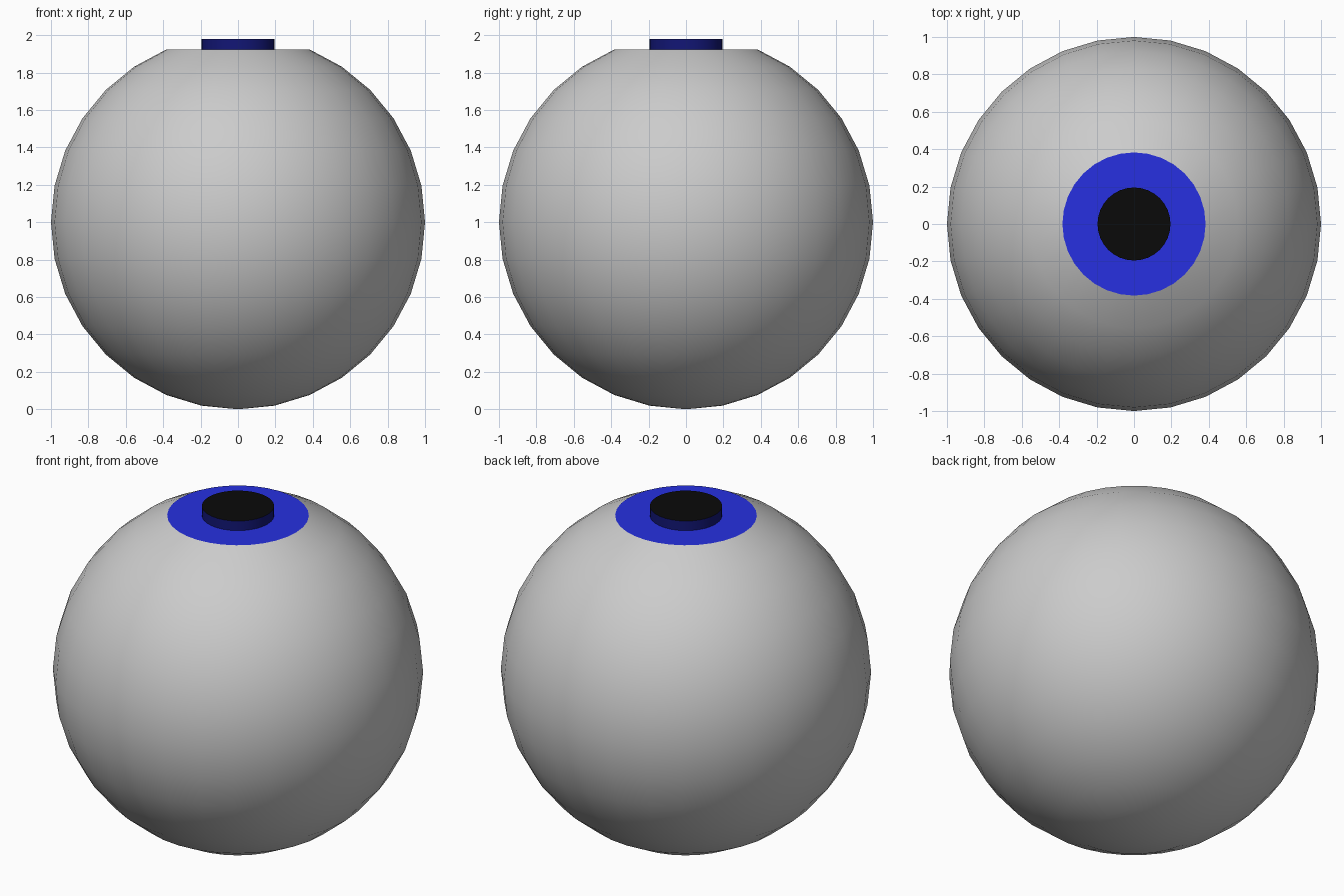
import bpy, bmesh, math

if "Cube" in bpy.data.objects:
    bpy.data.objects.remove(bpy.data.objects["Cube"])

SEG = 32
STEP = math.pi / 16
# ring positions on the unit ball, one and two rings below the pole
R1, Z1 = math.sin(STEP), 1 + math.cos(STEP)
R2, Z2 = math.sin(2 * STEP), 1 + math.cos(2 * STEP)


def material(name, color):
    mat = bpy.data.materials.new(name)
    mat.diffuse_color = color
    mat.use_nodes = True
    mat.node_tree.nodes["Principled BSDF"].inputs["Base Color"].default_value = mat.diffuse_color
    return mat


def finish(name, bm, mat=None, smooth=False):
    mesh = bpy.data.meshes.new(name)
    for f in bm.faces:
        f.smooth = smooth
    bm.to_mesh(mesh)
    bm.free()
    obj = bpy.data.objects.new(name, mesh)
    bpy.context.collection.objects.link(obj)
    if mat:
        mesh.materials.append(mat)
    return obj


def ring(bm, r, z):
    return [bm.verts.new((r * math.cos(2 * math.pi * i / SEG),
                          r * math.sin(2 * math.pi * i / SEG), z)) for i in range(SEG)]


def bridge(bm, outer, inner):
    for i in range(SEG):
        j = (i + 1) % SEG
        bm.faces.new((outer[i], outer[j], inner[j], inner[i]))


# white of the eye: ball with the top cap removed
bm = bmesh.new()
bmesh.ops.create_uvsphere(bm, u_segments=SEG, v_segments=16, radius=1)
bmesh.ops.translate(bm, verts=bm.verts, vec=(0, 0, 1))
cap = [v for v in bm.verts if v.co.z > Z2 + 0.01]
bmesh.ops.delete(bm, geom=cap, context='VERTS')
finish("eye_white", bm, smooth=True)

# iris: flat ring, then a short upright wall up to the pupil
blue = material("iris_blue", (0.02, 0.03, 0.75, 1))
bm = bmesh.new()
bridge(bm, ring(bm, R2, Z2), ring(bm, R1, Z2))
finish("iris", bm, blue)

dark_blue = material("iris_dark_blue", (0.006, 0.008, 0.18, 1))
bm = bmesh.new()
bridge(bm, ring(bm, R1, Z2), ring(bm, R1, Z1))
finish("pupil_wall", bm, dark_blue, smooth=True)

# pupil: raised black disc
bm = bmesh.new()
bm.faces.new(ring(bm, R1, Z1))
finish("pupil", bm, material("pupil_black", (0.003, 0.003, 0.003, 1)))
